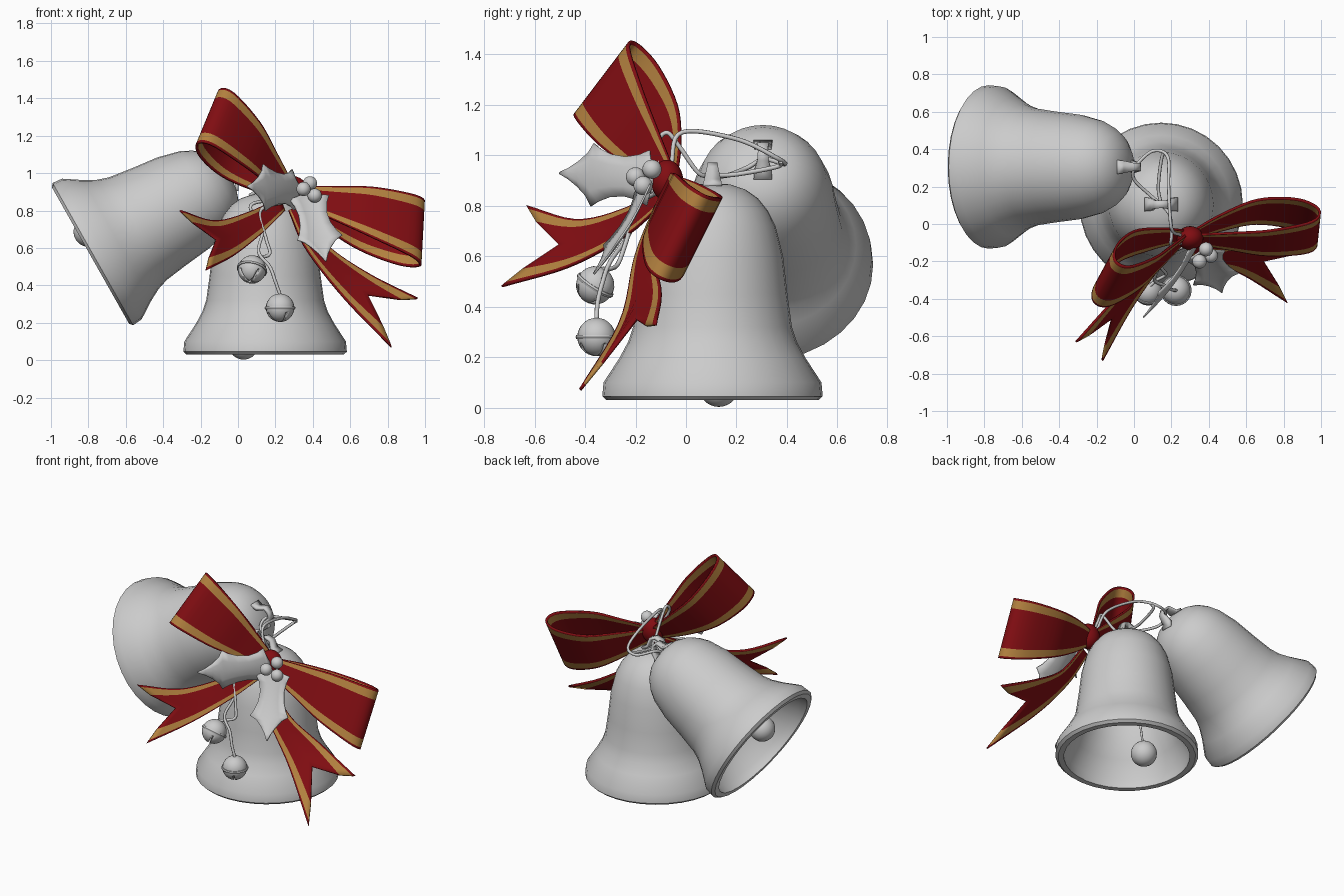
import bpy, bmesh, math
from mathutils import Vector as V, Matrix as M

if "Cube" in bpy.data.objects:
    bpy.data.objects.remove(bpy.data.objects["Cube"])


def material(name, col):
    m = bpy.data.materials.new(name)
    m.diffuse_color = (*col, 1)
    m.use_nodes = True
    m.node_tree.nodes["Principled BSDF"].inputs["Base Color"].default_value = m.diffuse_color
    return m


RED = material("ribbon_red", (0.22, 0.004, 0.006))
GOLD = material("ribbon_gold", (0.45, 0.22, 0.05))


def select(ob):
    bpy.ops.object.select_all(action='DESELECT')
    ob.select_set(True)
    bpy.context.view_layer.objects.active = ob


def finish(name, bm, mat=M(), angle=40):
    bmesh.ops.recalc_face_normals(bm, faces=bm.faces)
    me = bpy.data.meshes.new(name)
    bm.to_mesh(me)
    bm.free()
    ob = bpy.data.objects.new(name, me)
    bpy.context.collection.objects.link(ob)
    ob.matrix_world = mat
    select(ob)
    bpy.ops.object.shade_smooth_by_angle(angle=math.radians(angle))
    return ob


def solidify(ob, thickness):
    mod = ob.modifiers.new("thickness", 'SOLIDIFY')
    mod.thickness = thickness
    mod.offset = 0


def spline(pts, t):
    # Catmull-Rom through all points, t in 0..1
    p = [V(q) for q in pts]
    p = [2 * p[0] - p[1]] + p + [2 * p[-1] - p[-2]]
    n = len(p) - 3
    i = min(int(t * n), n - 1)
    f = t * n - i
    a, b, c, d = p[i:i + 4]
    return 0.5 * (2 * b + (c - a) * f + (2 * a - 5 * b + 4 * c - d) * f * f
                  + (3 * b - a - 3 * c + d) * f ** 3)


def grid_faces(bm, rows, mats=None):
    vs = [[bm.verts.new(p) for p in r] for r in rows]
    for r, s in zip(vs, vs[1:]):
        for j in range(len(r) - 1):
            f = bm.faces.new((r[j], r[j + 1], s[j + 1], s[j]))
            if mats:
                f.material_index = mats[j]


def lathe(name, prof, mat, steps=32):
    bm = bmesh.new()
    vs = [bm.verts.new((r, 0, z)) for r, z in prof]
    es = [bm.edges.new(e) for e in zip(vs, vs[1:])]
    bmesh.ops.spin(bm, geom=vs + es, cent=(0, 0, 0), axis=(0, 0, 1), angle=2 * math.pi, steps=steps)
    bmesh.ops.remove_doubles(bm, verts=bm.verts, dist=1e-4)
    return finish(name, bm, mat, 35)


def ball(name, c, r, mat=M(), scale=(1, 1, 1)):
    bm = bmesh.new()
    bmesh.ops.create_uvsphere(bm, u_segments=24, v_segments=14, radius=r)
    return finish(name, bm, mat @ M.Translation(c) @ M.Diagonal((*scale, 1)))


def wire(name, pts, r=0.009, mat=M()):
    cu = bpy.data.curves.new(name, 'CURVE')
    cu.dimensions = '3D'
    cu.bevel_depth = r
    cu.bevel_resolution = 2
    cu.use_fill_caps = True
    n = 6 * len(pts)
    s = cu.splines.new('POLY')
    s.points.add(n)
    for i in range(n + 1):
        s.points[i].co = (*spline(pts, i / n), 1)
    ob = bpy.data.objects.new(name, cu)
    bpy.context.collection.objects.link(ob)
    ob.matrix_world = mat
    select(ob)
    bpy.ops.object.convert(target='MESH')
    bpy.ops.object.shade_smooth()


# Two large bells, each with clapper and top handle
BELL = [(0, .85), (.08, .84), (.16, .79), (.22, .70), (.25, .58), (.265, .45), (.285, .32), (.33, .2),
        (.385, .09), (.385, .03), (.42, .03), (.437, .045), (.432, .1), (.37, .195), (.335, .26), (.315, .32),
        (.297, .45), (.28, .6), (.25, .72), (.22, .78), (.18, .83), (.13, .865), (.07, .885), (0, .89)]
placements = {"upright": M.Translation((.145, .105, 0)),
              "tilted": M.Translation((-.815, .305, .545)) @ M.Rotation(math.radians(60.5), 4, 'Y')}
for key, mat in placements.items():
    lathe(key + "_bell", BELL, mat)
    ball(key + "_clapper", (-.115, .025, .083), .08, mat)
    wire(key + "_clapper_rod", [(-.115, .025, .1), (-.06, .012, .5), (0, 0, .85)], .007, mat)
    bm = bmesh.new()
    arch = [(-.085, .88, .037), (-.05, .9, .033), (-.035, .95, .022), (0, .962, .02),
            (.035, .95, .022), (.05, .9, .033), (.085, .88, .037)]
    grid_faces(bm, [[(x, -h, z), (x, h, z)] for x, z, h in arch])
    solidify(finish(key + "_bell_handle", bm, mat), .018)


# Ribbon bow: strips across the width are edge, gold, centre, gold, edge
U = [0, .035, .17, .5, .83, .965, 1]
STRIPS = [0, 1, 0, 0, 1, 0]


def ribbon(name, rows):
    bm = bmesh.new()
    grid_faces(bm, rows, STRIPS)
    ob = finish(name, bm)
    ob.data.materials.append(RED)
    ob.data.materials.append(GOLD)
    solidify(ob, .012)


def bow_loop(name, knot, tip, width_dir, prof, flip):
    knot, d, w = V(knot), V(tip) - V(knot), V(width_dir).normalized()
    n = d.cross(w).normalized() * flip
    rows = []
    for i in range(41):
        a, b, h = spline(prof, i / 40)
        rows.append([knot + d * a + n * b + w * h * (2 * u - 1) for u in U])
    ribbon(name, rows)


def bow_tail(name, a, b, notch):
    rows = []
    for i in range(17):
        row = []
        for u in U:
            t = i / 16 * (1 - notch * (1 - abs(2 * u - 1)))
            row.append(spline(a, t).lerp(spline(b, t), u))
        rows.append(row)
    ribbon(name, rows)


LOOP = [(0, .01, .05), (.25, .08, .10), (.55, .135, .145), (.85, .11, .18), (1, .04, .19),
        (.93, -.03, .185), (.6, -.055, .15), (.3, -.035, .10), (0, -.01, .05)]
bow_loop("bow_loop_left", (.27, -.07, .9), (-.13, -.33, 1.31), (.12, .22, .29), LOOP, 1)
bow_loop("bow_loop_right", (.31, -.07, .88), (.985, -.04, .69), (.02, .19, .38), LOOP, -1)
bow_tail("bow_tail_left",
         [(.22, -.1, .87), (.05, -.24, .79), (-.13, -.43, .745), (-.31, -.63, .80)],
         [(.25, -.1, .80), (.13, -.24, .68), (-.02, -.46, .56), (-.17, -.73, .48)], .25)
bow_tail("bow_tail_right",
         [(.33, -.1, .82), (.47, -.13, .62), (.7, -.1, .46), (.96, -.12, .33)],
         [(.27, -.12, .8), (.36, -.2, .6), (.56, -.26, .34), (.82, -.42, .07)], .25)
ball("bow_knot", (.3, -.075, .9), .075, scale=(.95, .85, 1.1)).data.materials.append(RED)


# Holly leaves with spiky edges and a raised middle rib
SPIKY = [(0, .02), (.05, .07), (.08, .11), (.17, .09), (.3, .078), (.45, .085), (.58, .105),
         (.66, .125), (.71, .085), (.8, .05), (.9, .022), (1, .003)]


def leaf(name, base, tip, width_dir, bend):
    base, d, w = V(base), V(tip) - V(base), V(width_dir).normalized()
    n = d.cross(w).normalized()
    rows = []
    for t, h in SPIKY:
        c = base + d * t + n * bend * math.sin(math.pi * t)
        rows.append([c + w * h * s - n * (.2 * h * abs(s) if bend > 0 else -.2 * h * abs(s))
                     for s in (-1, -.5, 0, .5, 1)])
    bm = bmesh.new()
    grid_faces(bm, rows)
    solidify(finish(name, bm), .008)


leaf("holly_leaf_left", (.33, -.13, .91), (.05, -.5, .93), (-.05, .05, 1), -.02)
leaf("holly_leaf_lower", (.37, -.14, .89), (.47, -.365, .53), (.95, .25, .1), -.02)
for i, c in enumerate([(.385, -.135, .945), (.35, -.2, .915), (.41, -.17, .88)]):
    ball("holly_berry_%d" % i, c, .038)


# Two small jingle bells with a middle band and crossed slits
for key, c, rx, ry in (("upper", (.075, -.36, .485), -.55, .2), ("lower", (.225, -.355, .28), 0, 0)):
    mat = M.Translation(c) @ M.Rotation(ry, 4, 'Y') @ M.Rotation(rx, 4, 'X') @ M.Rotation(.5, 4, 'Z')
    body = ball(key + "_jingle_bell", (0, 0, 0), .076, mat)
    lathe(key + "_jingle_bell_band",
          [(.07, -.008), (.08, -.008), (.083, 0), (.08, .008), (.07, .008)], mat, 24)
    for k in range(2):
        bm = bmesh.new()
        bmesh.ops.create_cube(bm, size=1, matrix=M.Translation((0, 0, -.065)) @ M.Diagonal((.2, .009, .08, 1)))
        cut = finish(key + "_slit_cutter_%d" % k, bm, mat @ M.Rotation(k * math.pi / 2, 4, 'Z'))
        cut.hide_render = True
        cut.hide_viewport = True
        mod = body.modifiers.new("slit", 'BOOLEAN')
        mod.object = cut
        mod.operation = 'DIFFERENCE'

# Cords tying everything together
wire("upper_jingle_cord", [(.27, -.12, .85), (.12, -.19, .8), (.15, -.24, .65), (.17, -.27, .57),
                           (.12, -.3, .55), (.085, -.33, .55)])
wire("lower_jingle_cord", [(.27, -.12, .86), (.07, -.2, .83), (.13, -.22, .7), (.11, -.3, .58),
                           (.17, -.33, .5), (.2, -.35, .42), (.225, -.355, .35)])
wire("bell_cord_long", [(.25, -.06, .95), (.2, -.02, 1.09), (.185, .2, 1.065), (.18, .36, .99), (.1, .39, .965),
                        (.01, .31, .985), (.0, .24, .95), (.08, .16, .92), (.145, .105, .92)])
wire("bell_cord_short", [(.26, -.1, .93), (.2, -.11, 1.05), (.2, -.075, 1.09), (.2, -.03, 1.04),
                         (.19, .05, .93), (.145, .105, .92)])
wire("bell_cord_return", [(.145, .105, .92), (.13, .2, .925), (.15, .36, .955), (.175, .375, .975)])
